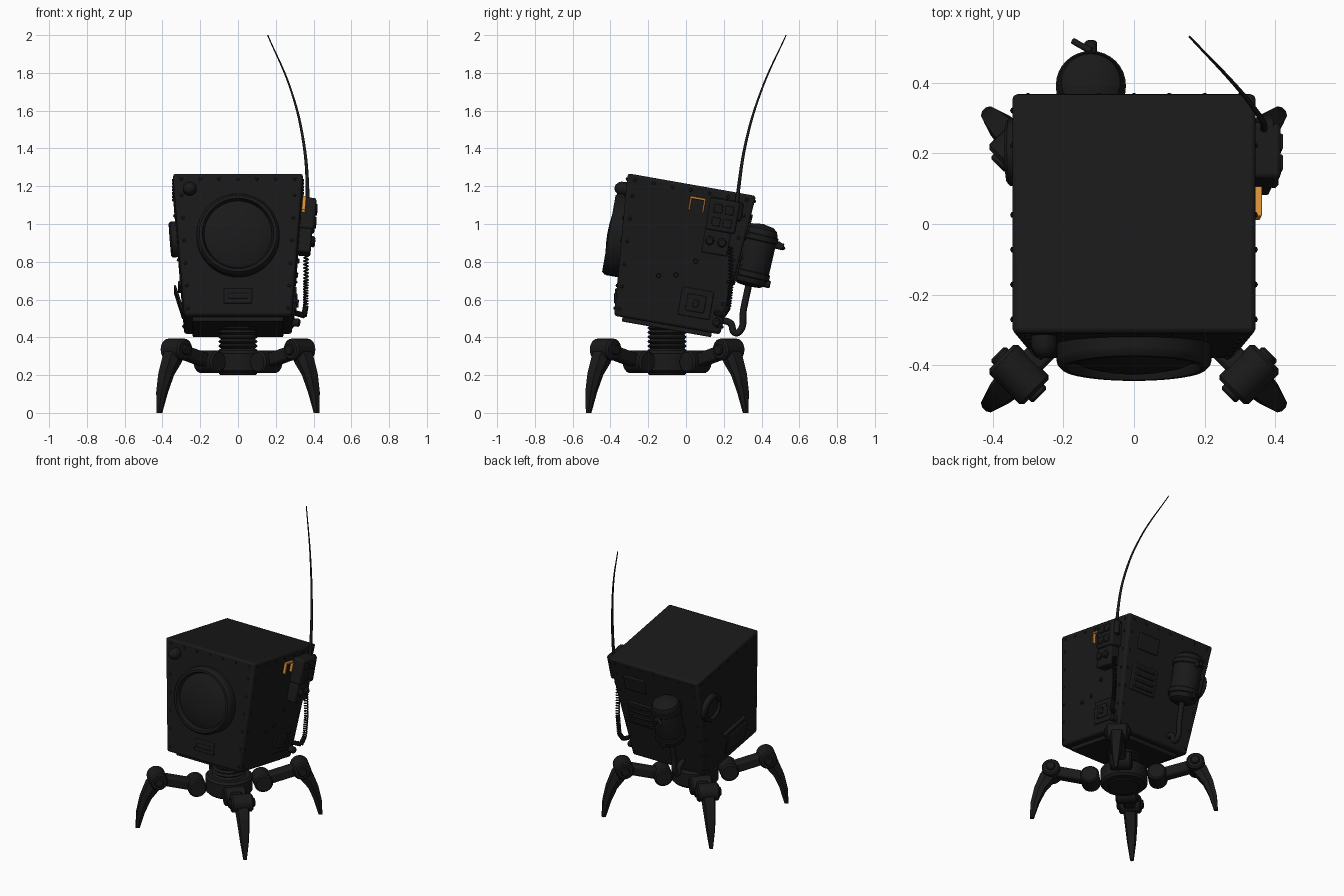
import bpy, bmesh, math
from mathutils import Matrix, Vector

if "Cube" in bpy.data.objects:
    bpy.data.objects.remove(bpy.data.objects["Cube"])

T, R = Matrix.Translation, Matrix.Rotation
rad = math.radians
dark = bpy.data.materials.new("dark_metal")
dark.diffuse_color = (0.01, 0.01, 0.01, 1)
dark.use_nodes = True
dark.node_tree.nodes["Principled BSDF"].inputs["Base Color"].default_value = dark.diffuse_color
orange = bpy.data.materials.new("orange_paint")
orange.diffuse_color = (0.75, 0.3, 0.04, 1)
orange.use_nodes = True
orange.node_tree.nodes["Principled BSDF"].inputs["Base Color"].default_value = orange.diffuse_color


def finish(name, bm, M, mat=dark, bevel=0):
    bmesh.ops.recalc_face_normals(bm, faces=bm.faces)
    me = bpy.data.meshes.new(name)
    bm.to_mesh(me)
    bm.free()
    ob = bpy.data.objects.new(name, me)
    bpy.context.collection.objects.link(ob)
    me.transform(M)
    me.materials.append(mat)
    if bevel:
        b = ob.modifiers.new("bevel", 'BEVEL')
        b.width, b.segments, b.limit_method = bevel, 2, 'ANGLE'
    bpy.ops.object.select_all(action='DESELECT')
    ob.select_set(True)
    bpy.context.view_layer.objects.active = ob
    bpy.ops.object.shade_smooth_by_angle(angle=rad(35))
    return ob


def box(name, size, M, mat=dark, bevel=0.006):
    bm = bmesh.new()
    bmesh.ops.create_cube(bm, size=1, matrix=Matrix.Diagonal((*size, 1)))
    return finish(name, bm, M, mat, bevel)


def lathe(name, prof, M, seg=32, mat=dark):
    # spin an (r, height) profile about z
    bm = bmesh.new()
    vs = [bm.verts.new((r, 0, h)) for r, h in prof]
    es = [bm.edges.new(p) for p in zip(vs, vs[1:])]
    bmesh.ops.spin(bm, geom=vs + es, axis=(0, 0, 1), cent=(0, 0, 0), angle=math.tau, steps=seg)
    bmesh.ops.remove_doubles(bm, verts=bm.verts, dist=1e-5)
    return finish(name, bm, M, mat)


def cyl(name, r, h0, h1, M, c=0.008, seg=24):
    return lathe(name, [(0, h0), (r - c, h0), (r, h0 + c), (r, h1 - c), (r - c, h1), (0, h1)], M, seg)


def loft(name, rings, M, bevel=0):
    bm = bmesh.new()
    rows = [[bm.verts.new(p) for p in ring] for ring in rings]
    n = len(rows[0])
    for a, b in zip(rows, rows[1:]):
        for i in range(n):
            bm.faces.new((a[i], a[(i + 1) % n], b[(i + 1) % n], b[i]))
    bm.faces.new(rows[0])
    bm.faces.new(rows[-1])
    return finish(name, bm, M, bevel=bevel)


def tube(name, pts, r0, r1=None, smooth=True):
    cu = bpy.data.curves.new(name, 'CURVE')
    cu.dimensions, cu.bevel_depth, cu.bevel_resolution = '3D', r0, 2
    cu.use_fill_caps = True
    sp = cu.splines.new('BEZIER' if smooth else 'POLY')
    P = sp.bezier_points if smooth else sp.points
    P.add(len(pts) - 1)
    for i, (p, q) in enumerate(zip(P, pts)):
        p.co = q if smooth else (*q, 1)
        p.radius = 1 + ((r1 or r0) / r0 - 1) * i / (len(pts) - 1)
        if smooth:
            p.handle_left_type = p.handle_right_type = 'AUTO'
    ob = bpy.data.objects.new(name, cu)
    bpy.context.collection.objects.link(ob)
    cu.materials.append(dark)
    bpy.ops.object.select_all(action='DESELECT')
    ob.select_set(True)
    bpy.context.view_layer.objects.active = ob
    bpy.ops.object.convert(target='MESH')


# Tilted, tapered body
H, B0, B1 = 0.755, 0.285, 0.345
BODY = T((0, -0.10, 0.465)) @ R(rad(-10), 4, 'X')
TAPER = math.atan((B1 - B0) / H)
sq = lambda b, z: [(-b, -b, z), (b, -b, z), (b, b, z), (-b, b, z)]
loft("body", [sq(B0, 0), sq(B1, H)], BODY, bevel=0.014)
box("body_bottom_pan", (0.48, 0.48, 0.03), BODY @ T((0, 0, -0.008)))


def face(side, u, z, out=0.0):
    # frame on a body face: x along face, y up, z outward; 0 front, 1 right, 2 back, 3 left
    half = B0 + (B1 - B0) * z / H
    return BODY @ R(rad(90 * side), 4, 'Z') @ T((u, -half, z)) @ R(rad(90) + TAPER, 4, 'X') @ T((0, 0, out))


# Rivets along the face edges
for side in range(4):
    spots = [(u * 0.1, 0.725) for u in range(-3, 4)]
    spots += [(s * (0.262 + 0.058 * z), z) for z in (0.04, 0.16, 0.28, 0.40, 0.52, 0.64) for s in (-1, 1)]
    for u, z in spots:
        lathe("rivet", [(0.009, 0), (0.007, 0.005), (0, 0.008)], face(side, u, z), 8)

# Large round eye
EYE = BODY @ T((0, 0, 0.424)) @ R(rad(90), 4, 'X')
lathe("eye_ring", [(0.22, 0.27), (0.22, 0.362), (0.217, 0.375), (0.205, 0.388), (0.19, 0.388), (0.178, 0.36), (0.178, 0.3)], EYE, 48)
lathe("eye_lens", [(0.18, 0.362), (0.15, 0.376), (0.10, 0.388), (0.05, 0.394), (0, 0.396)], EYE, 48)

# Small front lamp and front plate
lathe("front_lamp", [(0.036, 0), (0.036, 0.03), (0.03, 0.045), (0.017, 0.058), (0, 0.063)], face(0, -0.255, 0.672), 20)
box("front_plate", (0.15, 0.08, 0.016), face(0, 0, 0.105))
box("front_plate_slot", (0.11, 0.03, 0.022), face(0, 0, 0.105))

# Right side radio pack
box("radio_pack", (0.16, 0.17, 0.11), face(1, 0.19, 0.625, 0.02), bevel=0.012)
box("radio_lower", (0.14, 0.13, 0.09), face(1, 0.18, 0.48, 0.02), bevel=0.01)
for u, z in ((0.16, 0.66), (0.22, 0.66), (0.16, 0.59), (0.22, 0.59)):
    box("radio_button", (0.045, 0.045, 0.012), face(1, u, z, 0.077), bevel=0.004)
for u in (0.145, 0.21):
    cyl("radio_knob", 0.024, 0.06, 0.085, face(1, u, 0.485), seg=16)
cyl("antenna_socket", 0.022, -0.05, 0.05, face(1, 0.268, 0.66, 0.04) @ R(rad(-90), 4, 'X'), seg=16)
tube("antenna", [(0.365, 0.265, 1.06), (0.368, 0.277, 1.18), (0.345, 0.32, 1.445), (0.28, 0.40, 1.71), (0.157, 0.53, 2.0)], 0.012, 0.003)

# Orange pull handle
for u, z, w, h in ((0.045, 0.69, 0.085, 0.012), (0.008, 0.655, 0.01, 0.07), (0.082, 0.655, 0.01, 0.07)):
    box("orange_handle", (w, h, 0.02), face(1, u, z, 0.012), orange, 0.003)

# Right side panels
box("access_plate", (0.17, 0.15, 0.016), face(1, 0.13, 0.14), bevel=0.005)
box("access_hatch", (0.10, 0.09, 0.032), face(1, 0.13, 0.14), bevel=0.005)
box("hatch_latch", (0.03, 0.04, 0.05), face(1, 0.13, 0.14), bevel=0.004)
for u, z in ((-0.09, 0.25), (0.0, 0.27), (0.09, 0.36)):
    cyl("side_bolt", 0.013, 0, 0.012, face(1, u, z), 0.003, 10)

# Coiled cable hanging from the radio
path = [Vector(p) for p in ((0.36, 0.235, 0.88), (0.36, 0.24, 0.70), (0.358, 0.225, 0.56), (0.35, 0.195, 0.515), (0.30, 0.16, 0.53))]
coil, N, turns = [], 480, 40
for i in range(N + 1):
    t = i / N * (len(path) - 1)
    k = min(int(t), len(path) - 2)
    a = i / N * turns * math.tau
    d = (path[k + 1] - path[k]).normalized()
    s = d.cross(Vector((1, 0, 0))).normalized()
    coil.append(path[k].lerp(path[k + 1], t - k) + 0.011 * (s * math.cos(a) + d.cross(s) * math.sin(a)))
tube("coiled_cable", coil, 0.0045, smooth=False)
cyl("cable_plug", 0.022, -0.01, 0.04, face(1, 0.255, 0.06), seg=16)

# Back tank with valves, brackets and hose
TANK = T((-0.122, 0.368, 0.83)) @ R(rad(-13), 4, 'X')
lathe("tank", [(0, -0.165), (0.06, -0.16), (0.083, -0.145), (0.092, -0.12), (0.092, 0.12), (0.083, 0.148), (0.06, 0.165), (0, 0.175)], TANK)
for z in (-0.10, 0.10):
    cyl("tank_band", 0.099, z - 0.018, z + 0.018, TANK @ T((0, 0, 0)), 0.005, 32)
    box("tank_bracket", (0.12, 0.10, 0.04), TANK @ T((0, -0.09, z)))
cyl("tank_valve", 0.018, 0.08, 0.135, TANK @ T((0, 0, 0.08)) @ R(rad(-90), 4, 'X'), 0.004, 12)
tube("tank_valve_lever", [(-0.12, 0.49, 0.90), (-0.15, 0.505, 0.885), (-0.172, 0.518, 0.87)], 0.009)
cyl("tank_drain", 0.02, 0.06, 0.11, TANK @ T((0, 0, -0.13)) @ R(rad(-90), 4, 'X'), 0.004, 12)
tube("tank_hose", [(-0.12, 0.335, 0.69), (-0.12, 0.305, 0.55), (-0.12, 0.282, 0.43), (-0.12, 0.258, 0.425), (-0.12, 0.235, 0.475), (-0.12, 0.15, 0.49)], 0.018)

# Back panels
box("back_vent_plate", (0.20, 0.18, 0.018), face(2, -0.15, 0.36))
for i in range(4):
    box("back_vent_slat", (0.15, 0.015, 0.034), face(2, -0.15, 0.30 + i * 0.04), bevel=0.004)
box("back_upper_plate", (0.16, 0.11, 0.02), face(2, -0.16, 0.60))

# Left speaker disc and side flap
SP = face(3, -0.22, 0.50)
lathe("left_disc", [(0.095, -0.01), (0.095, 0.028), (0.085, 0.036), (0.07, 0.036), (0.062, 0.02), (0.03, 0.024), (0, 0.026)], SP, 32)
box("left_flap", (0.22, 0.15, 0.012), face(3, 0.03, 0.12, 0.018) @ R(rad(13), 4, 'X'), bevel=0.004)
box("left_flap_hinge", (0.24, 0.025, 0.025), face(3, 0.03, 0.20, 0.005))

# Ribbed neck and hub
NECK = T((0, -0.1, 0))
ribs = [(0.105 - 0.014 * (i % 2), 0.33 + 0.012 * i) for i in range(14)]
lathe("neck_bellows", ribs, NECK, 32)
cyl("hub", 0.15, 0.21, 0.33, NECK, 0.015, 32)
cyl("hub_cap", 0.10, 0.20, 0.22, NECK, 0.006, 32)

# Four clawed legs: outer (r, z), inner (r, z), half width
claw = [(0.475, 0.375, 0.44, 0.30, 0.045), (0.53, 0.31, 0.455, 0.265, 0.045), (0.57, 0.21, 0.505, 0.20, 0.038),
        (0.593, 0.11, 0.543, 0.11, 0.028), (0.60, 0.0, 0.575, 0.0, 0.012)]
AX = R(rad(90), 4, 'X')
for k in range(4):
    LEG = NECK @ R(rad(45 + 90 * k), 4, 'Z')
    cyl("hip_joint", 0.06, -0.07, 0.07, LEG @ T((0.213, 0, 0.27)) @ AX, 0.01)
    cyl("knee_joint", 0.058, -0.07, 0.07, LEG @ T((0.461, 0, 0.335)) @ AX, 0.01)
    cyl("knee_bolt", 0.03, -0.085, 0.085, LEG @ T((0.461, 0, 0.335)) @ AX, 0.006, 12)
    LINK = LEG @ T((0.337, 0, 0.302)) @ R(-math.atan2(0.065, 0.248), 4, 'Y')
    box("leg_link", (0.22, 0.075, 0.07), LINK, bevel=0.014)
    loft("claw", [[(a, -w * 0.7, b), (a, w * 0.7, b), ((a + c) / 2, w, (b + d) / 2), (c, w * 0.7, d),
                   (c, -w * 0.7, d), ((a + c) / 2, -w, (b + d) / 2)] for a, b, c, d, w in claw], LEG)
